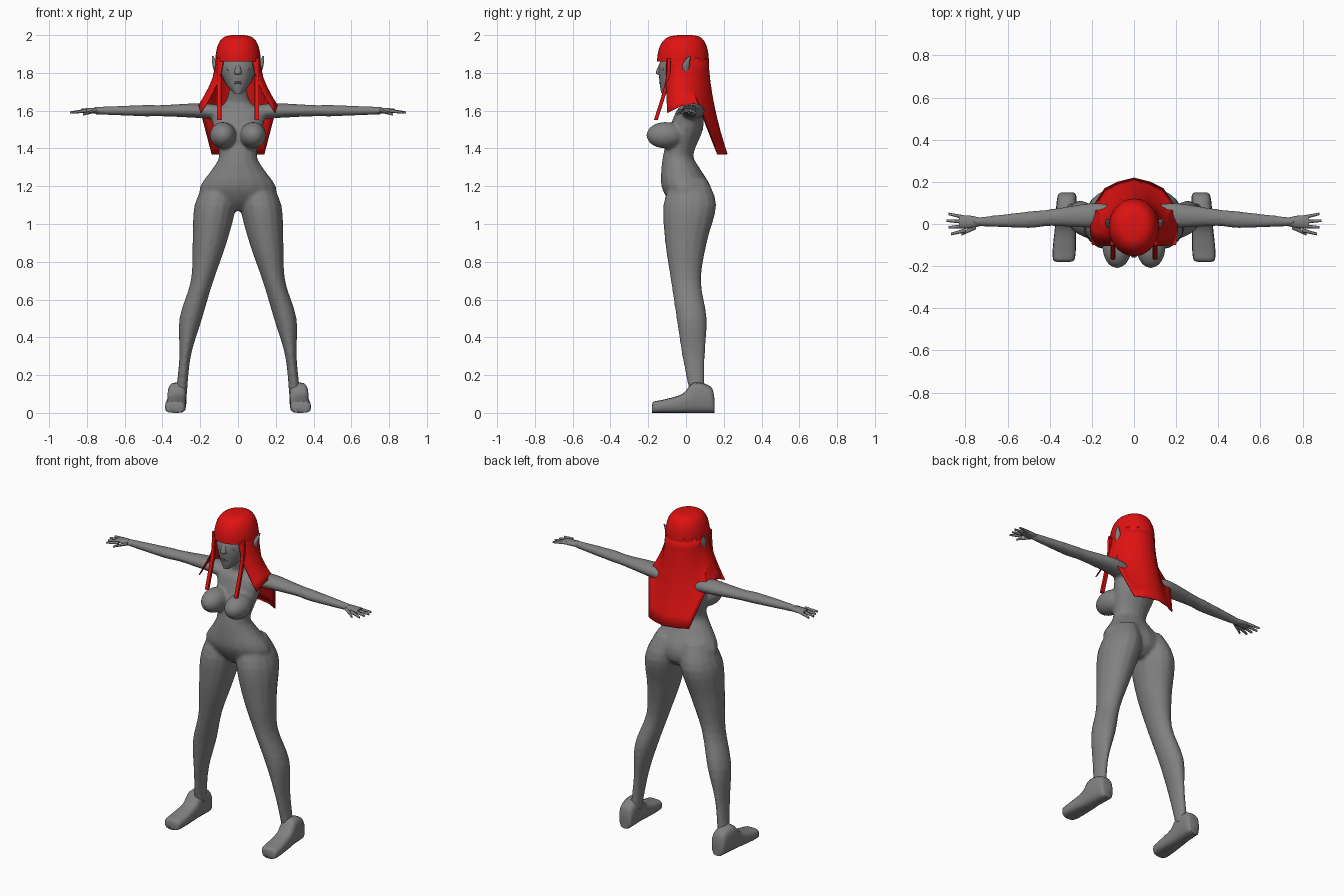
import bpy, bmesh
from math import sin, cos, tau, copysign
from mathutils import Matrix, Vector

cube = bpy.data.objects.get("Cube")
if cube:
    bpy.data.objects.remove(cube, do_unlink=True)


def material(name, rgb):
    mat = bpy.data.materials.new(name)
    mat.use_nodes = True
    mat.diffuse_color = (*rgb, 1)
    shader = mat.node_tree.nodes["Principled BSDF"]
    shader.inputs["Base Color"].default_value = (*rgb, 1)
    return mat


GREY = material("grey_skin", (.22, .22, .22))
RED = material("red_hair", (.75, .006, .006))


def smooth_rings(rings, steps=4):
    """Pass a smooth curve through the given sections."""
    pts = [Vector(r) for r in rings]
    last = len(pts) - 1
    result = []
    for i in range(last):
        before, start = pts[max(i - 1, 0)], pts[i]
        end, after = pts[i + 1], pts[min(i + 2, last)]
        for k in range(steps):
            t = k / steps
            bend = t * (1 - t) / 2
            into = (end - before) * (1 - t) * bend
            out = (after - start) * t * bend
            result.append(start.lerp(end, t * t * (3 - t - t)) + into - out)
    return result + [pts[last]]


def loft(bm, rings, axis="z", side=1, sides=16, power=1.0, bottom=True):
    """Skin rounded sections: position, centre, centre, radius, radius."""
    rows = []
    for along, mid_a, mid_b, rad_a, rad_b in smooth_rings(rings):
        row = []
        for i in range(sides):
            c, s = cos(tau * i / sides), sin(tau * i / sides)
            a = mid_a + rad_a * copysign(abs(c) ** power, c)
            b = mid_b + rad_b * copysign(abs(s) ** power, s)
            x, y, z = {"x": (along, a, b), "y": (a, along, b), "z": (a, b, along)}[axis]
            row.append(bm.verts.new((x * side, y, z)))
        rows.append(row)
    for low, high in zip(rows, rows[1:]):
        for i in range(sides):
            j = (i + 1) % sides
            bm.faces.new((low[i], low[j], high[j], high[i]))
    if bottom:
        bm.faces.new(rows[0])
    bm.faces.new(rows[-1])


def ball(bm, centre, radii):
    place = Matrix.Translation(centre) @ Matrix.Diagonal((*radii, 1))
    bmesh.ops.create_uvsphere(bm, u_segments=20, v_segments=12, radius=1, matrix=place)


def finish(bm, name, mat):
    bmesh.ops.recalc_face_normals(bm, faces=bm.faces)
    mesh = bpy.data.meshes.new(name)
    bm.to_mesh(mesh)
    bm.free()
    mesh.materials.append(mat)
    ob = bpy.data.objects.new(name, mesh)
    bpy.context.collection.objects.link(ob)
    bpy.ops.object.select_all(action="DESELECT")
    ob.select_set(True)
    bpy.context.view_layer.objects.active = ob
    bpy.ops.object.shade_smooth_by_angle(angle=.9)
    return ob


# Body: torso, legs, arms and bust fused into one smooth skin
bm = bmesh.new()
loft(bm, [
    (1.07, 0, .02, .08, .06), (1.12, 0, .02, .19, .11), (1.2, 0, 0, .2, .13),
    (1.3, 0, -.03, .13, .1), (1.37, 0, -.04, .1, .08), (1.5, 0, 0, .13, .09),
    (1.6, 0, .02, .14, .07), (1.64, 0, .03, .07, .05), (1.74, 0, 0, .04, .05)])
for side in (1, -1):
    loft(bm, [
        (1.24, .09, .02, .07, .09), (1.1, .12, .02, .11, .14), (.9, .15, 0, .09, .11),
        (.7, .19, 0, .06, .08), (.5, .25, .03, .06, .08), (.3, .28, .04, .03, .06),
        (.1, .3, .06, .03, .04)], side=side)
    loft(bm, [
        (.1, .03, 1.59, .06, .04), (.2, .04, 1.6, .06, .04), (.4, .03, 1.6, .04, .03),
        (.5, .02, 1.6, .04, .03), (.76, .01, 1.6, .02, .02)], "x", side)
    ball(bm, (side * .08, -.11, 1.47), (.07, .1, .07))
body = finish(bm, "body", GREY)
fuse = body.modifiers.new("fuse", "REMESH")
fuse.mode = "VOXEL"
fuse.voxel_size = .01
fuse.use_smooth_shade = True
soften = body.modifiers.new("soften", "SMOOTH")
soften.iterations = 4

# Head with nose
bm = bmesh.new()
loft(bm, [(1.69, 0, -.1, .02, .03), (1.75, 0, -.05, .07, .09),
          (1.85, 0, -.02, .1, .12), (1.97, 0, -.01, .05, .06)], sides=24)
loft(bm, [(1.85, 0, -.13, .01, .01), (1.8, 0, -.14, .02, .02), (1.79, 0, -.13, .01, .01)])
finish(bm, "head", GREY)

# Lips and closed eyelids
bm = bmesh.new()
for z in (1.745, 1.755):
    ball(bm, (0, -.13, z), (.025, .012, .006))
for side in (1, -1):
    ball(bm, (side * .04, -.12, 1.82), (.02, .012, .01))
finish(bm, "lips_and_eyelids", GREY)

for side, label in ((1, "left"), (-1, "right")):
    # Pointed ear showing through the hair
    bm = bmesh.new()
    loft(bm, [(1.79, .11, 0, .01, .01), (1.84, .12, 0, .015, .02),
              (1.89, .135, .02, .004, .004)], side=side)
    finish(bm, label + "_ear", GREY)

    # Palm, four fingers and thumb
    bm = bmesh.new()
    loft(bm, [(.73, .01, 1.6, .02, .015), (.78, .01, 1.6, .03, .015),
              (.83, .01, 1.6, .03, .01)], "x", side)
    for finger in range(4):
        spread = (finger - 1.5) * .02
        tip = .89 - abs(finger - 2) * .01
        loft(bm, [(.8, spread, 1.6, .01, .01), (tip, spread * 1.6, 1.59, .006, .006)],
             "x", side, 8)
    loft(bm, [(.75, -.01, 1.6, .015, .01), (.82, -.05, 1.58, .006, .006)], "x", side, 8)
    finish(bm, label + "_hand", GREY)

    # Rounded foot rising to the ankle, its sole resting on the ground
    bm = bmesh.new()
    outline = [(.15, .03, .04), (.13, .045, .07), (.04, .05, .08), (-.02, .05, .05),
               (-.12, .055, .035), (-.17, .05, .03), (-.18, .03, .02)]
    loft(bm, [(y, .325 - y / 20, height, width, height) for y, width, height in outline],
         "y", side, power=.65)
    finish(bm, label + "_foot", GREY)

    # Thin front lock
    bm = bmesh.new()
    loft(bm, [(z, .1, y, .012, .01) for z, y in ((1.88, -.09), (1.75, -.1), (1.55, -.16))],
         side=side, sides=8, power=.5)
    finish(bm, label + "_front_lock", RED)

# Hair cap: a full dome ending in a straight fringe
bm = bmesh.new()
dome = []
for step in range(9):
    rise = tau * step / 34
    width = cos(rise) ** .5
    dome.append((1.86 + .14 * sin(rise), 0, -.016 * width, .12 * width, .137 * width))
loft(bm, dome, sides=28, bottom=False)
finish(bm, "hair_cap", RED)

# Long hair: an open sheet flaring from the cap to a back panel and side wings
hem = [(0, .22, 1.37), (.08, .2, 1.37), (.14, .17, 1.37),
       (.2, .08, 1.6), (.21, -.02, 1.63), (.2, -.1, 1.59)]
strands = []
for i, end in enumerate(hem):
    turn = tau * i / 13
    strands.append((Vector((.12 * sin(turn), .13 * cos(turn) - .01, 1.88)), Vector(end)))
mirror = Vector((-1, 1, 1))
strands = [(a * mirror, b * mirror) for a, b in strands[:0:-1]] + strands
bm = bmesh.new()
STEPS = 8
columns = []
for root, end in strands:
    column = []
    for row in range(STEPS + 1):
        fall = row / STEPS
        point = root.lerp(end, fall ** 1.7)
        point.z = root.z + (end.z - root.z) * fall
        column.append(bm.verts.new(point))
    columns.append(column)
for left, right in zip(columns, columns[1:]):
    for row in range(STEPS):
        bm.faces.new((left[row], right[row], right[row + 1], left[row + 1]))
hair = finish(bm, "long_hair", RED)
hair.modifiers.new("thickness", "SOLIDIFY").thickness = .006
